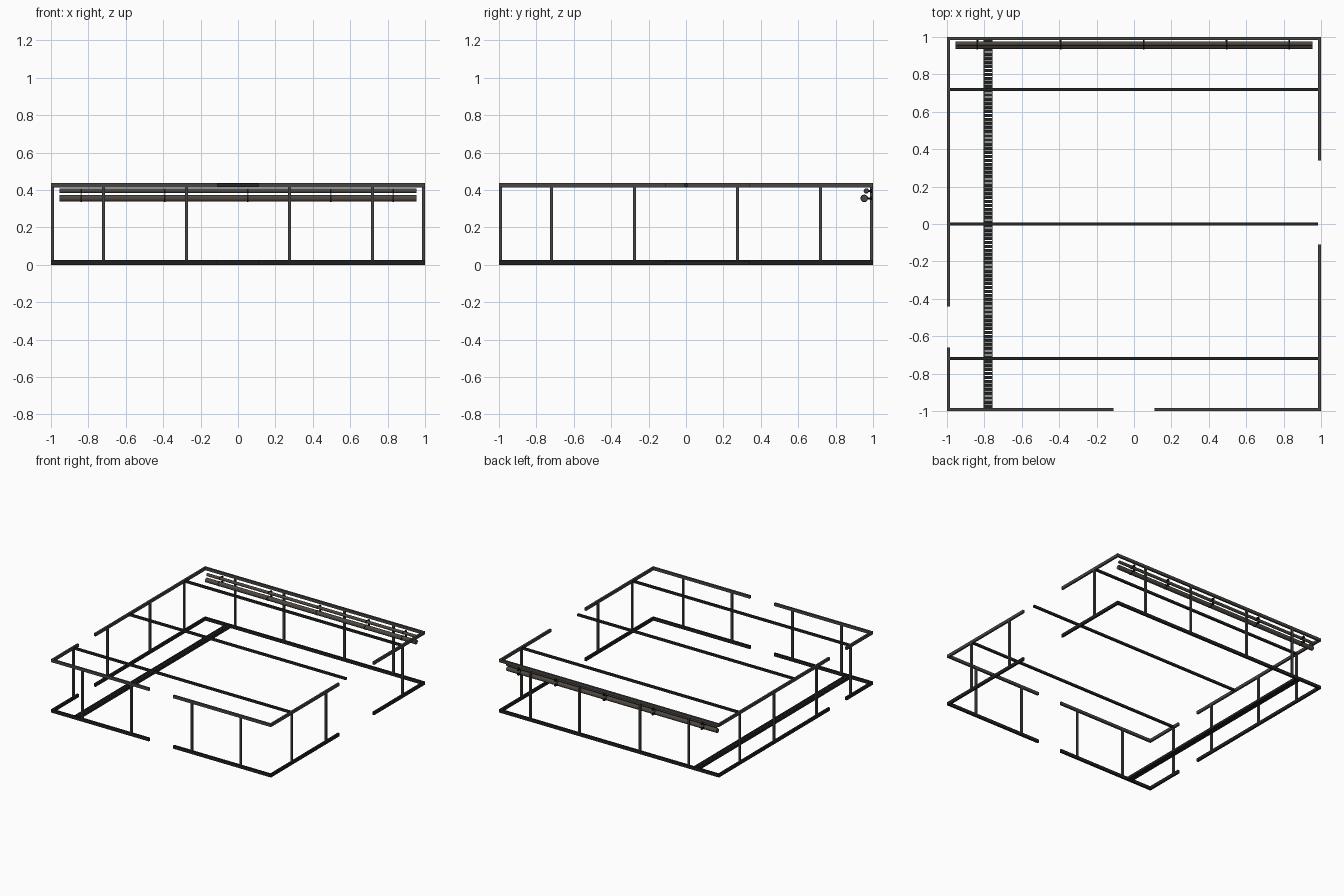
import bpy, bmesh, math
from mathutils import Vector, Matrix

if "Cube" in bpy.data.objects:
    bpy.data.objects.remove(bpy.data.objects["Cube"])


def material(name, rgb):
    m = bpy.data.materials.new(name)
    m.diffuse_color = (*rgb, 1)
    m.use_nodes = True
    m.node_tree.nodes["Principled BSDF"].inputs["Base Color"].default_value = m.diffuse_color
    return m


RAIL = material("grey_metal", (0.062, 0.060, 0.055))
DARK = material("dark_metal", (0.014, 0.015, 0.016))
BEAM = material("beam_black", (0.016, 0.019, 0.018))
BARRE = material("warm_bronze", (0.075, 0.064, 0.053))
BLACK = material("bracket_black", (0.008, 0.008, 0.009))


def finish(name, bm, mat, smooth=False):
    mesh = bpy.data.meshes.new(name)
    bm.to_mesh(mesh)
    bm.free()
    mesh.materials.append(mat)
    ob = bpy.data.objects.new(name, mesh)
    bpy.context.collection.objects.link(ob)
    if smooth:
        bpy.ops.object.select_all(action='DESELECT')
        bpy.context.view_layer.objects.active = ob
        ob.select_set(True)
        bpy.ops.object.shade_smooth_by_angle(angle=math.radians(40))
    return ob


def box(bm, x0, x1, y0, y1, z0, z1):
    size = Matrix.Diagonal((x1 - x0, y1 - y0, z1 - z0, 1))
    mid = Matrix.Translation(((x0 + x1) / 2, (y0 + y1) / 2, (z0 + z1) / 2))
    bmesh.ops.create_cube(bm, size=1, matrix=mid @ size)


def rod(bm, a, b, r, n=20):
    a, b = Vector(a), Vector(b)
    rot = (b - a).to_track_quat('Z', 'Y').to_matrix().to_4x4()
    bmesh.ops.create_cone(bm, cap_ends=True, segments=n, radius1=r, radius2=r,
                          depth=(b - a).length,
                          matrix=Matrix.Translation((a + b) / 2) @ rot)


W, TOP = 0.015, 0.438
I = 1 - W
POSTS = (-0.72, -0.275, 0.275, 0.72)
# wall: spans along its length, leaving the doorways open
WALLS = {
    "front": [(-1, -0.11), (0.11, 1)],
    "back": [(-1, 1)],
    "left": [(-I, -0.66), (-0.44, I)],
    "right": [(-I, -0.11), (0.34, I)],
}


def wall_box(bm, wall, a, b, z0, z1):
    lo, hi = (-1, -I) if wall in ("front", "left") else (I, 1)
    if wall in ("front", "back"):
        box(bm, a, b, lo, hi, z0, z1)
    else:
        box(bm, lo, hi, a, b, z0, z1)


# wall frames: floor track, top rail and studs
for wall, spans in WALLS.items():
    track, rail, studs = bmesh.new(), bmesh.new(), bmesh.new()
    for a, b in spans:
        wall_box(track, wall, a, b, 0, 0.026)
        wall_box(rail, wall, a, b, TOP - 0.024, TOP)
        for p in POSTS:
            if a < p < b:
                wall_box(studs, wall, p - 0.008, p + 0.008, 0.026, TOP - 0.024)
    finish(wall + "_floor_track", track, DARK)
    finish(wall + "_top_rail", rail, RAIL)
    finish(wall + "_studs", studs, RAIL)

# ceiling beams
for name, y in (("front", -0.72), ("middle", 0.0), ("back", 0.72)):
    bm = bmesh.new()
    box(bm, -I, I, y - 0.008, y + 0.008, TOP - 0.021, TOP - 0.003)
    finish(name + "_ceiling_beam", bm, BEAM)

# slotted floor channel
bm = bmesh.new()
for x in (-0.804, -0.760):
    box(bm, x, x + 0.004, -I, I, 0, 0.02)
N = 90
pitch = 2 * I / N
for i in range(N):
    y = -I + i * pitch
    box(bm, -0.80, -0.76, y + 0.002, y + pitch - 0.002, 0.004, 0.018)
finish("floor_grate", bm, BEAM)

# two long handrails on the back wall
HANDRAILS = (("lower", 0.953, 0.355, 0.018), ("upper", 0.964, 0.395, 0.012))
for name, y, z, r in HANDRAILS:
    bm = bmesh.new()
    rod(bm, (-0.955, y, z), (0.955, y, z), r, 24)
    finish(name + "_handrail", bm, BARRE, True)

# handrail brackets: collar, arm and wall flange
bm = bmesh.new()
for x in (-0.837, -0.392, 0.052, 0.495, 0.83):
    for name, y, z, r in HANDRAILS:
        rod(bm, (x - 0.004, y, z), (x + 0.004, y, z), r + 0.002)
        rod(bm, (x, y, z), (x, 0.995, z), 0.005, 12)
        rod(bm, (x, 0.987, z), (x, 0.995, z), 0.010, 16)
finish("handrail_brackets", bm, BLACK, True)
